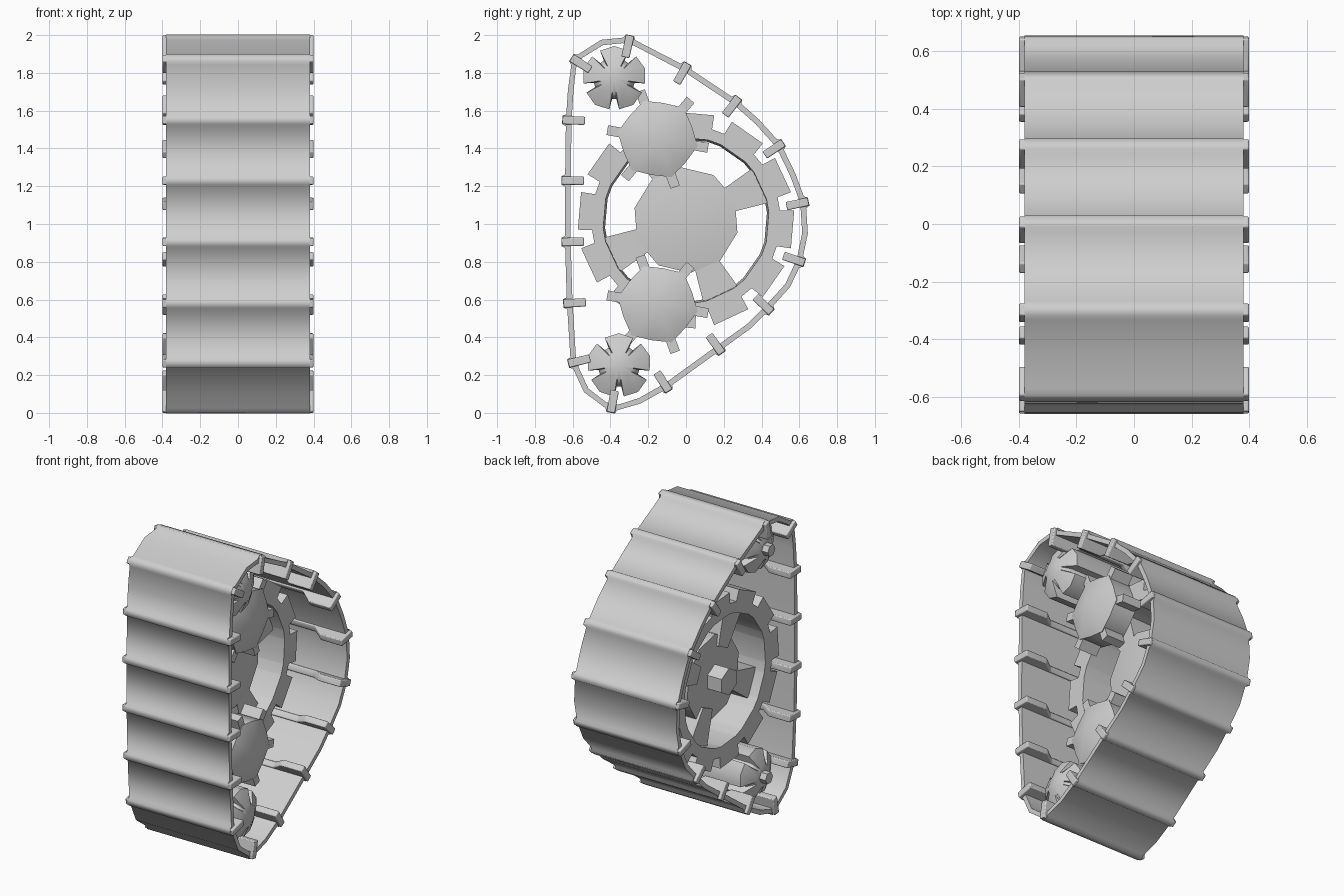
import bpy, bmesh, math
from mathutils import Vector

if "Cube" in bpy.data.objects:
    bpy.data.objects.remove(bpy.data.objects["Cube"])

steel = bpy.data.materials.new("steel_grey")
steel.diffuse_color = (0.62, 0.62, 0.62, 1)
steel.use_nodes = True
steel.node_tree.nodes["Principled BSDF"].inputs["Base Color"].default_value = steel.diffuse_color


def finish(name, bm, angle=40):
    bmesh.ops.recalc_face_normals(bm, faces=bm.faces)
    me = bpy.data.meshes.new(name)
    bm.to_mesh(me)
    bm.free()
    me.materials.append(steel)
    ob = bpy.data.objects.new(name, me)
    bpy.context.collection.objects.link(ob)
    bpy.ops.object.select_all(action='DESELECT')
    ob.select_set(True)
    bpy.context.view_layer.objects.active = ob
    bpy.ops.object.shade_smooth_by_angle(angle=math.radians(angle))
    return ob


def polar(cy, cz, r, deg):
    a = math.radians(deg)
    return cy + r * math.cos(a), cz + r * math.sin(a)


def loft(bm, loops, closed=False, tips=(None, None)):
    """Skin vertex loops; cap ends with a flat face or a cone tip."""
    rows = [[bm.verts.new(p) for p in lp] for lp in loops]
    n = len(rows[0])
    pairs = list(zip(rows, rows[1:])) + ([(rows[-1], rows[0])] if closed else [])
    for a, b in pairs:
        for i in range(n):
            j = (i + 1) % n
            bm.faces.new((a[i], a[j], b[j], b[i]))
    if not closed:
        for row, tip in zip((rows[0], rows[-1]), tips):
            if tip is None:
                bm.faces.new(row)
            else:
                t = bm.verts.new(tip)
                for i in range(n):
                    bm.faces.new((row[i], row[(i + 1) % n], t))


def prism(name, pts, x0, x1, tip0=None, tip1=None, angle=40):
    bm = bmesh.new()
    loft(bm, [[(x, y, z) for y, z in pts] for x in (x0, x1)], tips=(tip0, tip1))
    return finish(name, bm, angle)


# Outer line of the belt (y, z, carries a cleat)
PATH = [(-.30, 1.98, 1), (-.45, 1.975, 0), (-.59, 1.87, 1), (-.625, 1.71, 0), (-.635, 1.55, 1),
        (-.64, 1.23, 1), (-.64, .905, 1), (-.63, .58, 1), (-.605, .265, 1), (-.54, .11, 0),
        (-.395, .02, 1), (-.24, .05, 0), (-.10, .13, 1), (.18, .33, 1), (.34, .445, 0),
        (.44, .545, 1), (.55, .665, 0), (.61, .80, 1), (.645, .95, 0), (.63, 1.115, 1),
        (.58, 1.265, 0), (.50, 1.42, 1), (.39, 1.55, 0), (.268, 1.655, 1), (0, 1.833, 1)]
pts = [Vector((0, y, z)) for y, z, _ in PATH]
frames = []
for i, p in enumerate(pts):
    a = (p - pts[i - 1]).normalized()
    b = (pts[(i + 1) % len(pts)] - p).normalized()
    t = (a + b).normalized()
    frames.append((p, t, Vector((0, -t.z, t.y)), PATH[i][2]))   # normal points inward

# Belt with a raised rib at every cleat
X = Vector((1, 0, 0))
loops = []
for p, t, n, has in frames:
    steps = ((-.032, 0), (-.022, -.02), (.022, -.02), (.032, 0)) if has else ((0, 0),)
    for s, h in steps:
        o, q = p + t * s + n * h, p + t * s + n * .03
        loops.append([o + X * .38, o - X * .38, q - X * .38, q + X * .38])
bm = bmesh.new()
loft(bm, loops, closed=True)
finish("track_belt", bm, 75)

# Cleats: bar across the belt with a guide lug at each end
HALF = [(.40, -.018), (.40, .1), (.24, .1), (.16, .04)]
SHAPE = HALF + [(-x, d) for x, d in reversed(HALF)]
k = 0
for p, t, n, has in frames:
    if not has:
        continue
    k += 1
    bm = bmesh.new()
    loft(bm, [[p + X * x + n * d + t * s for x, d in SHAPE] for s in (-.022, .022)])
    ob = finish("cleat_%d" % k, bm)
    bev = ob.modifiers.new("soft_edges", 'BEVEL')
    bev.width, bev.segments = .006, 2

# Small five-lobed rollers with rounded ends and axle nubs
for name, cy, cz in (("upper", -.38, 1.77), ("lower", -.355, .25)):
    lobes = []
    for i in range(5):
        c = 90 + 72 * i
        lobes += [(r, c + d) for r, d in
                  ((.11, -30), (.165, -27), (.172, 0), (.165, 27), (.11, 30))]
    core = [(.075, d) for r, d in lobes]
    bm = bmesh.new()
    loft(bm, [[(x, *polar(cy, cz, r, d)) for r, d in ring] for x, ring in
              ((-.32, core), (-.27, lobes), (.27, lobes), (.32, core))],
         tips=((-.33, cy, cz), (.33, cy, cz)))
    finish(name + "_roller", bm, 60)
    prism(name + "_roller_axle", [polar(cy, cz, .04, 60 * i) for i in range(6)], -.37, .32)

# Star gears: domed hexagon body with six narrow teeth
for name, cz in (("upper", 1.45), ("lower", .575)):
    cy = -.15
    prism(name + "_star_body", [polar(cy, cz, .215 - .022 * (i % 2), 50 + 30 * i) for i in range(12)],
          .03, .19, (.0, cy, cz), (.265, cy, cz), 60)
    bm = bmesh.new()
    for i in range(6):
        c = 50 + 60 * i
        quad = [polar(cy, cz, r, c + d) for r, d in ((.15, -10), (.272, -5.5), (.272, 5.5), (.15, 10))]
        loft(bm, [[(x, y, z) for y, z in quad] for x in (.045, .185)])
    finish(name + "_star_teeth", bm)

# Main wheel: toothed rim
CZ = 1.02
bm = bmesh.new()
loops = []
for i in range(12):
    for r, d in ((.50, -11), (.575, -10), (.575, 10), (.50, 11)):
        a = 25 + 30 * i + d
        loops.append([(x, *polar(0, CZ, rr, a)) for x, rr in
                      ((-.29, .43), (-.29, r), (.04, r), (.04, .44))])
loft(bm, loops, closed=True)
finish("main_wheel_rim", bm)

# Main wheel: four spokes flaring toward the rim
for i in range(4):
    a = 25 + 90 * i
    quad = [polar(0, CZ, r, a + d) for r, d in ((.2, -16), (.46, -13), (.46, 13), (.2, 16))]
    prism("main_wheel_spoke_%d" % (i + 1), quad, -.22, -.04)

# Main wheel: hub and boss
prism("main_wheel_hub", [polar(0, CZ, .28, 22.5 + 36 * i) for i in range(10)],
      -.20, -.04, (-.22, 0, CZ), (.0, 0, CZ), 60)
prism("main_wheel_boss", [polar(0, CZ, .09, 30 + 60 * i) for i in range(6)], -.32, -.1)
